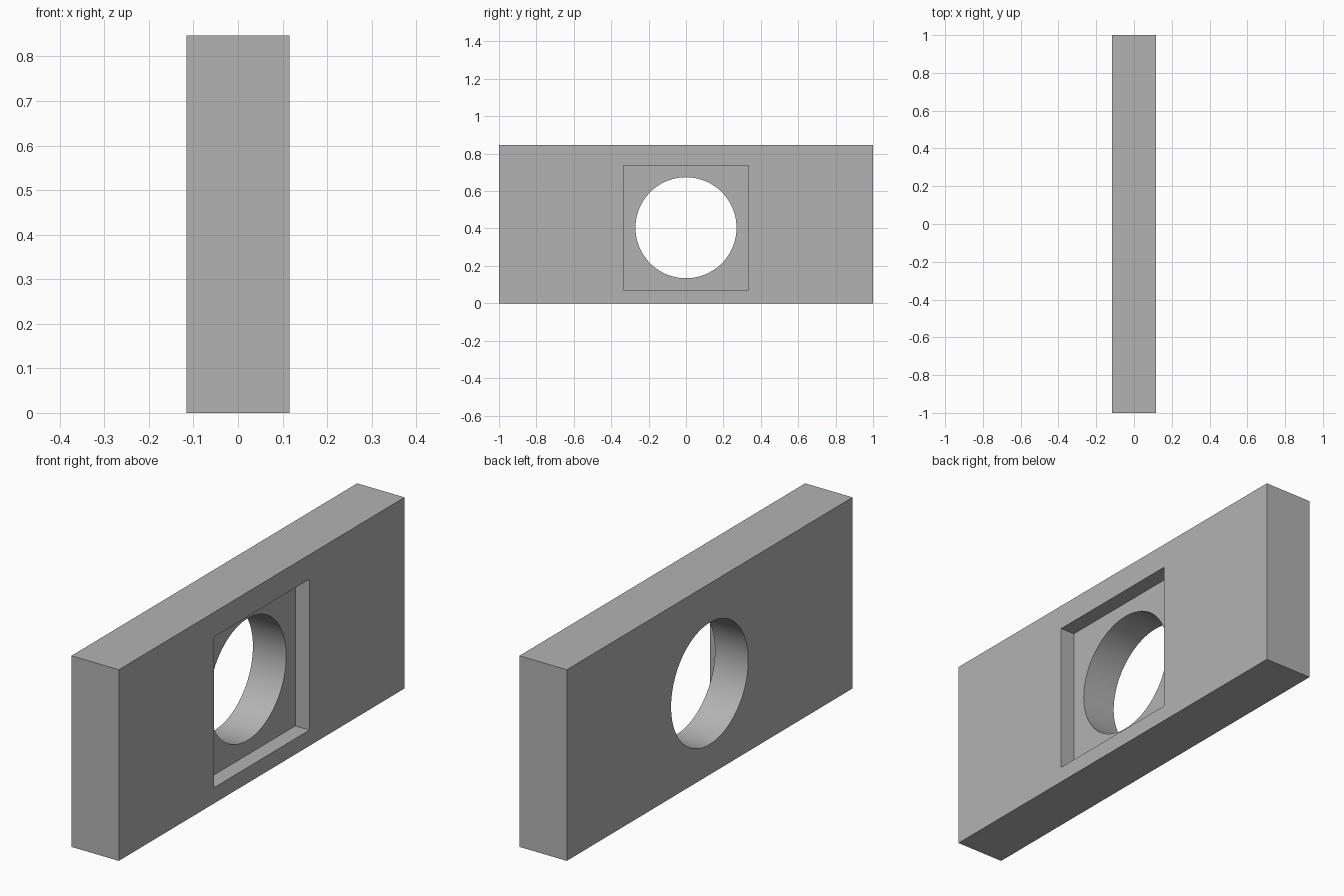
import bpy
import math

cube = bpy.data.objects.get("Cube")
if cube:
    bpy.data.objects.remove(cube, do_unlink=True)

HALF_X, HEIGHT = 0.116, 0.847
HOLE_Z, HOLE_RADIUS = 0.404, 0.27
RECESS_SIZE, RECESS_DEPTH = 0.668, 0.069

grey = bpy.data.materials.new("plain grey")
grey.use_nodes = True
colour = (0.45, 0.45, 0.45, 1)
grey.diffuse_color = colour
grey.node_tree.nodes["Principled BSDF"].inputs["Base Color"].default_value = colour


def box(name, location, size):
    bpy.ops.mesh.primitive_cube_add(size=1, location=location)
    obj = bpy.context.object
    obj.name = name
    obj.scale = size
    bpy.ops.object.transform_apply(location=False, rotation=False, scale=True)
    obj.data.materials.append(grey)
    return obj


def cut(target, cutter):
    mod = target.modifiers.new(cutter.name, "BOOLEAN")
    mod.operation = "DIFFERENCE"
    mod.solver = "EXACT"
    mod.object = cutter
    bpy.context.view_layer.objects.active = target
    bpy.ops.object.modifier_apply(modifier=mod.name)
    bpy.data.objects.remove(cutter, do_unlink=True)


# Main slab
block = box("block", (0, 0, HEIGHT / 2), (2 * HALF_X, 2, HEIGHT))

# Shallow square recess in the +x face
recess = box("square_recess", (HALF_X, 0, HOLE_Z),
             (2 * RECESS_DEPTH, RECESS_SIZE, RECESS_SIZE))
cut(block, recess)

# Round hole right through the slab
bpy.ops.mesh.primitive_cylinder_add(vertices=96, radius=HOLE_RADIUS, depth=1,
                                    location=(0, 0, HOLE_Z),
                                    rotation=(0, math.pi / 2, 0))
hole = bpy.context.object
hole.name = "round_hole"
hole.data.materials.append(grey)
cut(block, hole)

# Smooth bore, sharp box edges
bpy.ops.object.select_all(action="DESELECT")
block.select_set(True)
bpy.context.view_layer.objects.active = block
bpy.ops.object.shade_smooth_by_angle(angle=math.radians(30))
